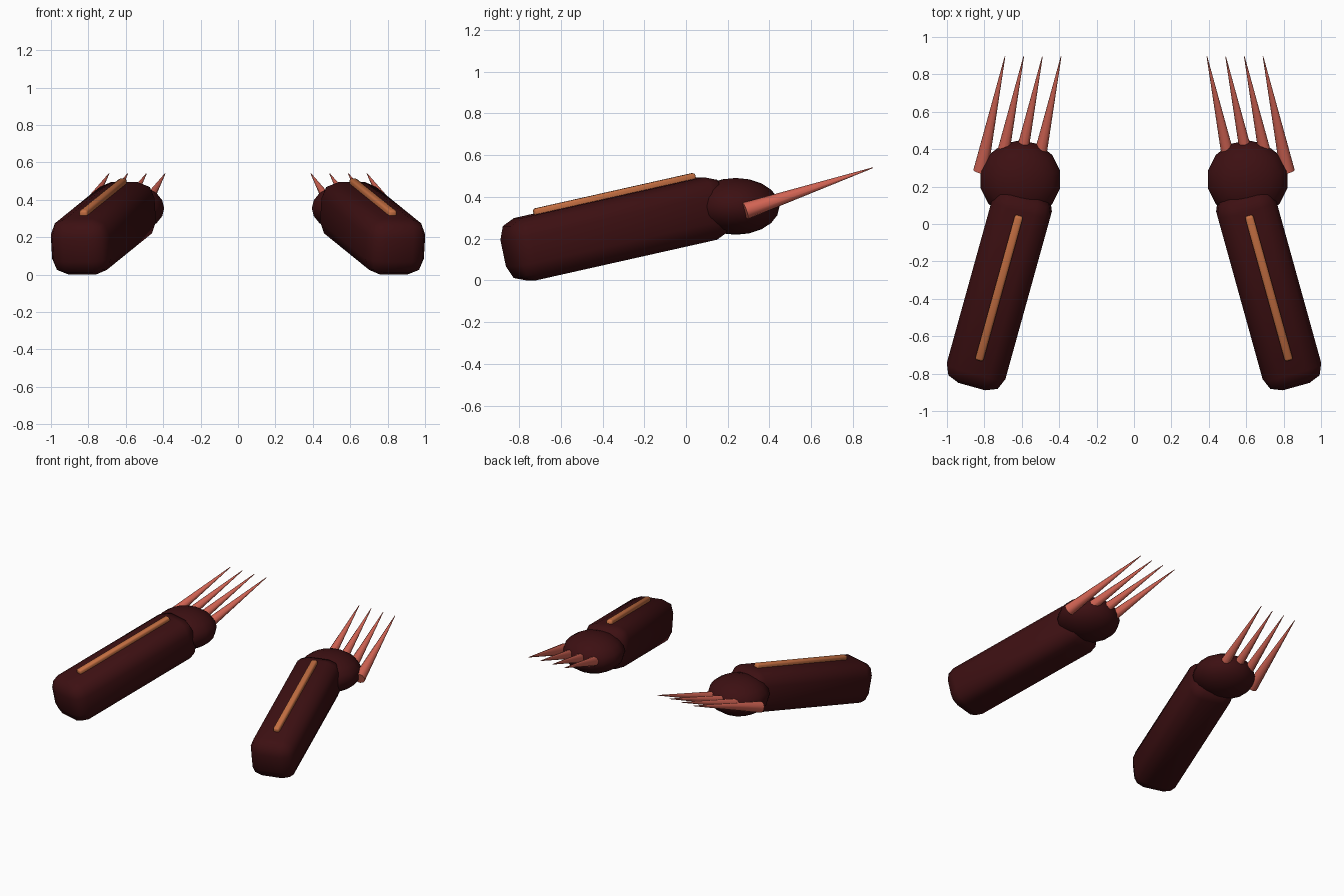
import bpy, bmesh, math
from mathutils import Matrix, Vector

if "Cube" in bpy.data.objects:
    bpy.data.objects.remove(bpy.data.objects["Cube"])


def material(name, rgb):
    m = bpy.data.materials.new(name)
    m.diffuse_color = (*rgb, 1.0)
    m.use_nodes = True
    m.node_tree.nodes["Principled BSDF"].inputs["Base Color"].default_value = m.diffuse_color
    return m


DARK = material("dark maroon", (0.046, 0.005, 0.006))
ORANGE = material("burnt orange", (0.56, 0.16, 0.055))
CORAL = material("coral", (0.66, 0.13, 0.09))


def finish(name, bm, mat, matrix, angle):
    bmesh.ops.transform(bm, matrix=matrix, verts=bm.verts)
    bmesh.ops.recalc_face_normals(bm, faces=bm.faces)
    me = bpy.data.meshes.new(name)
    bm.to_mesh(me)
    bm.free()
    me.materials.append(mat)
    ob = bpy.data.objects.new(name, me)
    bpy.context.collection.objects.link(ob)
    bpy.ops.object.select_all(action='DESELECT')
    ob.select_set(True)
    bpy.context.view_layer.objects.active = ob
    bpy.ops.object.shade_smooth_by_angle(angle=math.radians(angle))


def rounded_box(name, size, bevel, mat, matrix):
    bm = bmesh.new()
    bmesh.ops.create_cube(bm, size=1, matrix=Matrix.Diagonal((*size, 1)))
    bmesh.ops.bevel(bm, geom=bm.edges[:], offset=bevel, segments=2,
                    profile=0.5, affect='EDGES')
    finish(name, bm, mat, matrix, 60)


def spike(name, base, tip, radius, mat):
    axis = tip - base
    bm = bmesh.new()
    bmesh.ops.create_cone(bm, cap_ends=True, segments=10, radius1=radius,
                          radius2=0.002, depth=axis.length)
    turn = axis.to_track_quat('Z', 'Y').to_matrix().to_4x4()
    finish(name, bm, mat, Matrix.Translation((base + tip) / 2) @ turn, 50)


for side, s in (("right", 1), ("left", -1)):
    # forearm: soft-edged block, turned inward and tilted up
    arm = (Matrix.Translation((0.72 * s, -0.338, 0.247))
           @ Matrix.Rotation(math.radians(15.5 * s), 4, 'Z')
           @ Matrix.Rotation(math.radians(12.2), 4, 'X'))
    rounded_box(side + "_forearm", (0.325, 1.10, 0.306), 0.088, DARK, arm)

    # glowing strip along the top of the forearm
    rounded_box(side + "_strip", (0.045, 0.82, 0.045), 0.012, ORANGE,
                arm @ Matrix.Translation((0, 0.03, 0.158)))

    # flattened hand
    bm = bmesh.new()
    bmesh.ops.create_uvsphere(bm, u_segments=14, v_segments=10, radius=1)
    finish(side + "_hand", bm, DARK,
           Matrix.Translation((0.607 * s, 0.238, 0.355))
           @ Matrix.Diagonal((0.218, 0.21, 0.136, 1)), 60)

    # four parallel claws
    for i in range(4):
        spike(f"{side}_claw_{i + 1}",
              Vector(((0.52 + 0.1 * i) * s, 0.283, 0.333)),
              Vector(((0.39 + 0.1 * i) * s, 0.895, 0.54)), 0.041, CORAL)
